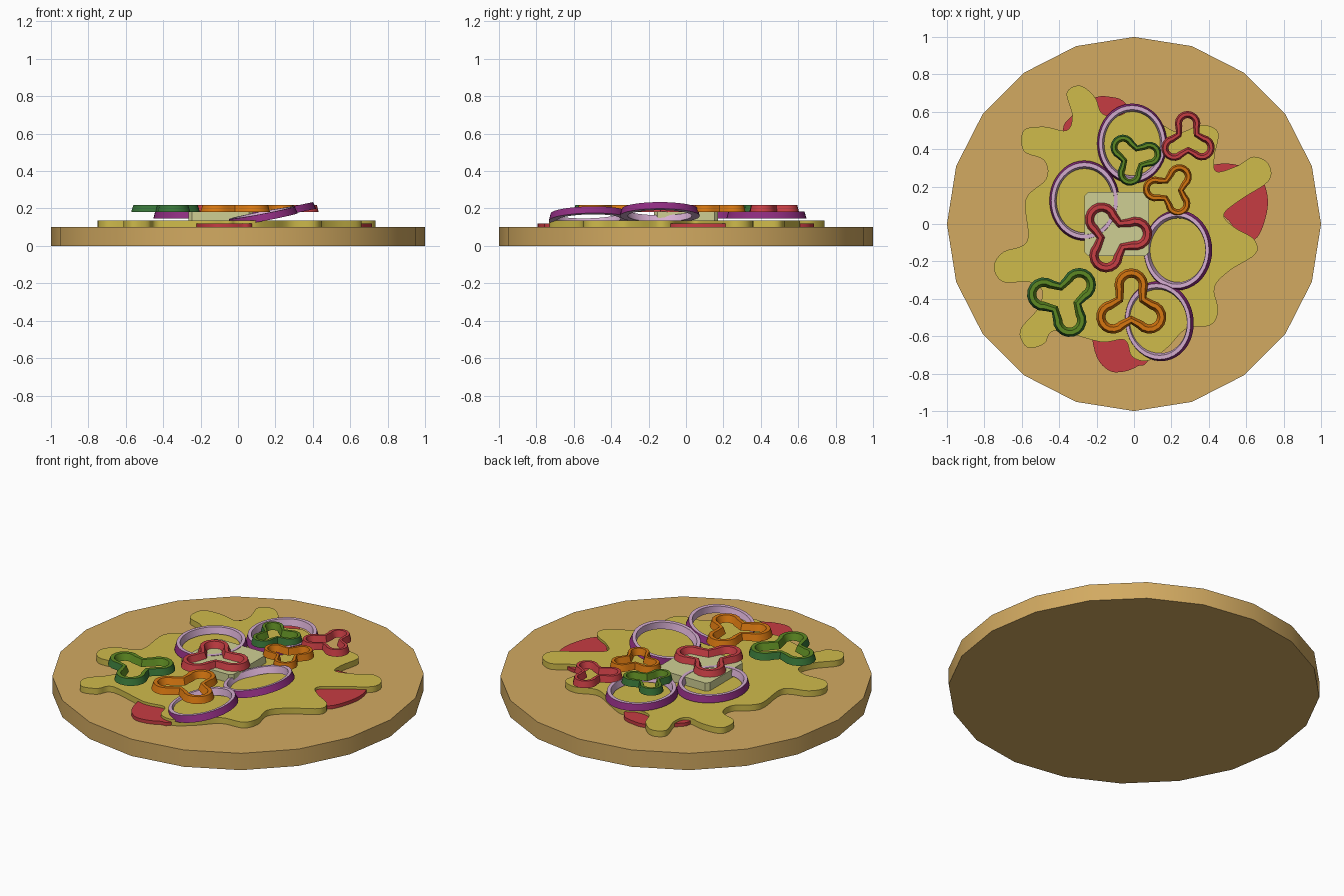
import bpy, bmesh, math
from mathutils import Vector, Euler

cube = bpy.data.objects.get("Cube")
if cube:
    bpy.data.objects.remove(cube, do_unlink=True)


def material(name, red, green, blue):
    def linear(c):
        c /= 255
        return c / 12.92 if c < 0.04 else ((c + 0.055) / 1.055) ** 2.4
    colour = (linear(red), linear(green), linear(blue), 1)
    mat = bpy.data.materials.new(name)
    mat.use_nodes = True
    mat.diffuse_color = colour
    bsdf = next(n for n in mat.node_tree.nodes if n.type == "BSDF_PRINCIPLED")
    bsdf.inputs["Base Color"].default_value = colour
    return mat


crust_tan = material("crust_tan", 210, 170, 97)
sauce_red = material("sauce_red", 198, 60, 66)
cheese_yellow = material("cheese_yellow", 207, 187, 75)
butter_cream = material("butter_cream", 207, 207, 148)
onion_purple = material("onion_purple", 142, 45, 128)
onion_lavender = material("onion_lavender", 212, 172, 207)
skin_green = material("skin_green", 55, 115, 55)
flesh_green = material("flesh_green", 92, 136, 34)
pepper_orange = material("pepper_orange", 214, 118, 16)
pepper_red = material("pepper_red", 200, 62, 68)


def finish(bm, name, mats, smooth=True):
    """Turn a bmesh into a named object with its materials."""
    bmesh.ops.recalc_face_normals(bm, faces=bm.faces)
    mesh = bpy.data.meshes.new(name)
    bm.to_mesh(mesh)
    bm.free()
    for mat in mats:
        mesh.materials.append(mat)
    obj = bpy.data.objects.new(name, mesh)
    bpy.context.collection.objects.link(obj)
    if smooth:
        bpy.ops.object.select_all(action="DESELECT")
        obj.select_set(True)
        bpy.context.view_layer.objects.active = obj
        bpy.ops.object.shade_smooth_by_angle(angle=math.radians(35))
    return obj


def slab(name, outline, bottom, top, mat):
    """Extrude a flat outline between two heights."""
    bm = bmesh.new()
    face = bm.faces.new([bm.verts.new((x, y, bottom)) for x, y in outline])
    extruded = bmesh.ops.extrude_face_region(bm, geom=[face], use_keep_orig=True)
    moved = [g for g in extruded["geom"] if isinstance(g, bmesh.types.BMVert)]
    bmesh.ops.translate(bm, verts=moved, vec=(0, 0, top - bottom))
    return finish(bm, name, [mat])


def rounded(points, steps=5):
    """Closed smooth curve through control points given in hundredths."""
    pts = [Vector(p) / 100 for p in points]
    count, result = len(pts), []
    for i in range(count):
        a, b, c, d = (pts[(i + k) % count] for k in (-1, 0, 1, 2))
        for s in range(steps):
            t = s / steps
            result.append(b + (c - a) * t / 2 + (a - b * 2.5 + c * 2 - d / 2) * t * t
                          + (b * 1.5 - a / 2 - c * 1.5 + d / 2) * t ** 3)
    return result


def band(name, loops, mats):
    """Join closed loops in turn into a ring; the first wall uses the first material."""
    bm = bmesh.new()
    rows = [[bm.verts.new(p) for p in loop] for loop in loops]
    count = len(rows[0])
    for r, row in enumerate(rows):
        after = rows[(r + 1) % len(rows)]
        for i in range(count):
            j = (i + 1) % count
            face = bm.faces.new((row[i], row[j], after[j], after[i]))
            face.material_index = 0 if r == 0 else len(mats) - 1
    return finish(bm, name, mats)


def circle(count, rx=1, ry=1):
    return [(rx * math.cos(math.tau * i / count), ry * math.sin(math.tau * i / count))
            for i in range(count)]


# Crust disc
slab("crust", circle(20), 0, 0.1, crust_tan)

# Sauce spread, peeping out beyond the cheese
sauce = rounded([(-38, 47), (-34, 57), (-22, 67), (-13, 68), (-4, 64), (6, 45),
                 (28, 24), (40, 31), (53, 32), (66, 27), (71, 17), (71, 6), (66, -7),
                 (58, -8), (45, 4), (25, -25), (9, -70), (2, -76), (-6, -79),
                 (-14, -78), (-21, -68), (-25, -40), (-32, 10)])
slab("sauce", sauce, 0.1, 0.12, sauce_red)

# Melted cheese with drooping lobes
cheese = rounded([(-29, 74), (-21, 68), (-17, 59), (-8, 58), (0, 61), (12, 55), (24, 49),
                  (36, 53), (45, 49), (43, 36), (44, 28), (55, 31), (64, 36), (72, 32),
                  (72, 23), (57, 13), (48, 5), (54, -2), (64, -8), (65, -16), (51, -25),
                  (43, -34), (45, -46), (41, -54), (28, -56), (18, -66), (8, -73),
                  (-1, -71), (-5, -62), (-18, -63), (-42, -57), (-48, -64), (-57, -66),
                  (-61, -57), (-52, -46), (-49, -36), (-56, -31), (-70, -31), (-75, -23),
                  (-70, -15), (-57, -9), (-58, 13), (-47, 24), (-48, 34), (-59, 39),
                  (-59, 50), (-48, 52), (-36, 50), (-33, 58), (-36, 70)])
slab("cheese", cheese, 0.1, 0.135, cheese_yellow)

# Central soft cheese square with trimmed corners
half, trim = 0.172, 0.02
corners = []
for sx, sy in ((1, 1), (-1, 1), (-1, -1), (1, -1)):
    pair = [(sx * half, sy * (half - trim)), (sx * (half - trim), sy * half)]
    corners += pair if sx == sy else pair[::-1]
square = slab("soft_cheese_square", corners, 0.13, 0.183, butter_cream)
square.location.x = -0.093


# Onion rings: purple outside, pale inside
def onion(name, x, y, z, tilt=0.0, turn=0.0):
    section = [(1, 0), (0.95, 0.038), (0.85, 0.038), (0.8, 0)]
    loops = [[(px, py, h) for px, py in circle(40, 0.187 * s, 0.214 * s)]
             for s, h in section]
    obj = band(name, loops, [onion_purple, onion_lavender])
    obj.location = (x, y, z)
    obj.rotation_euler = Euler((0, -math.radians(tilt), math.radians(turn)))


onion("onion_ring_back", -0.01, 0.43, 0.147)
onion("onion_ring_right", -0.265, 0.125, 0.147)
onion("onion_ring_left", 0.235, -0.14, 0.16, 12)
onion("onion_ring_front", 0.135, -0.52, 0.14, 11, 10)


# Three-lobed pepper slices
def clover(inset, height):
    """One loop of three round lobes with a notch between them."""
    reach, radius, loop = 0.113, 0.09 - inset, []
    for lobe in range(3):
        axis = math.tau * lobe / 3
        for k in range(-5, 6):
            a = axis + math.radians(22) * k
            loop.append((reach * math.cos(axis) + radius * math.cos(a),
                         reach * math.sin(axis) + radius * math.sin(a), height))
        notch = 0.095 - inset * 0.9
        a = axis + math.pi / 3
        loop.append((notch * math.cos(a), notch * math.sin(a), height))
    return loop


def pepper(name, mats, x, y, angle, size=1.0):
    loops = [clover(0, 0), clover(0.012, 0.038), clover(0.034, 0.038), clover(0.05, 0)]
    obj = band(name, loops, mats)
    obj.location = (x, y, 0.18)
    obj.rotation_euler.z = math.radians(angle)
    obj.scale = (size, size, 1)


greens = [skin_green, flesh_green]
pepper("green_pepper_large", greens, -0.373, -0.405, 45)
pepper("orange_pepper_large", [pepper_orange], -0.015, -0.44, 90)
pepper("red_pepper_large", [pepper_red], -0.105, -0.065, 7)
pepper("green_pepper_small", greens, 0, 0.352, 15, 0.74)
pepper("red_pepper_small", [pepper_red], 0.288, 0.45, 91, 0.76)
pepper("orange_pepper_small", [pepper_orange], 0.197, 0.183, 57, 0.74)
